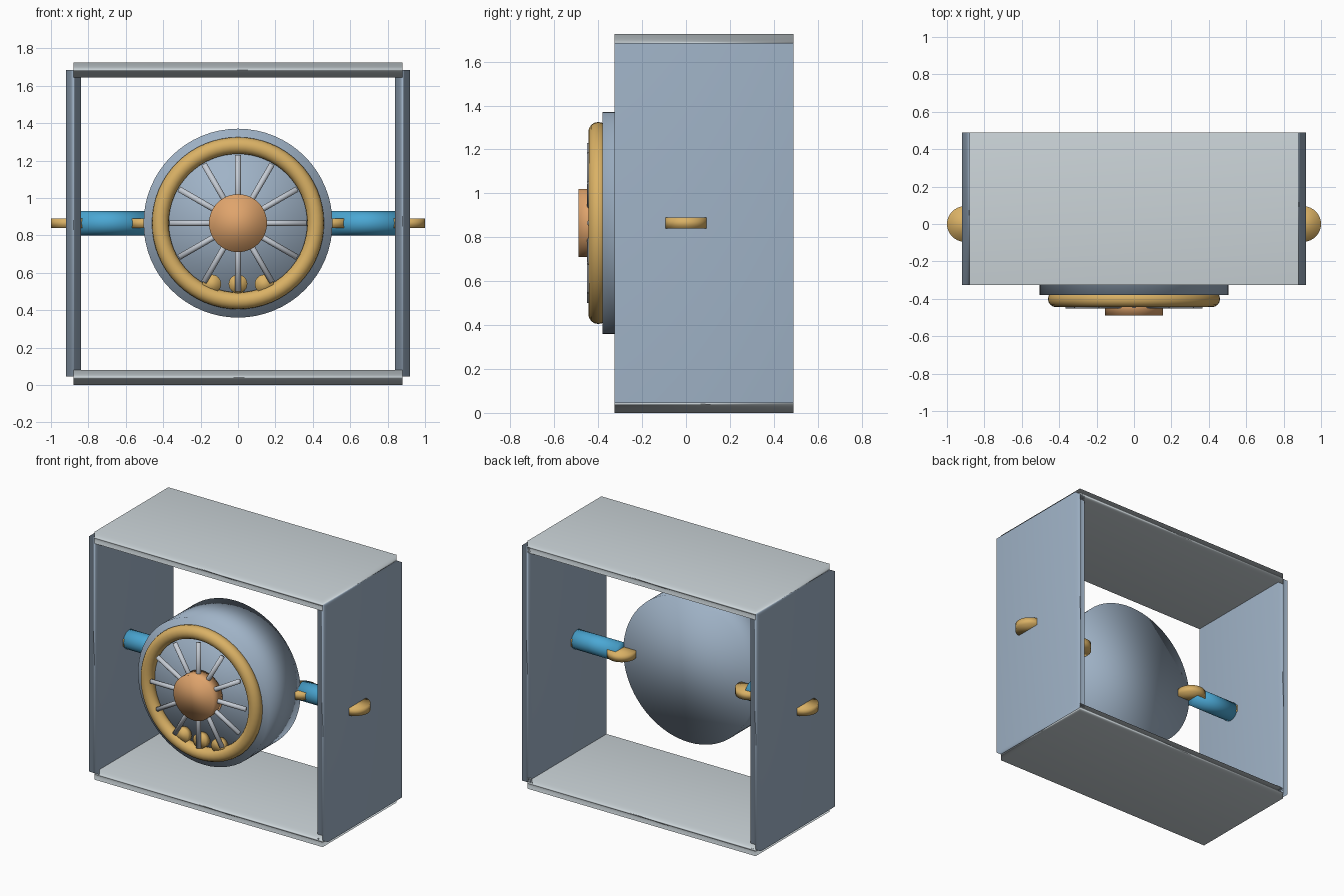
import bpy, math

cube = bpy.data.objects.get("Cube")
if cube:
    bpy.data.objects.remove(cube, do_unlink=True)


def material(name, rgb):
    m = bpy.data.materials.new(name)
    m.use_nodes = True
    m.diffuse_color = (*rgb, 1)
    m.node_tree.nodes["Principled BSDF"].inputs["Base Color"].default_value = (*rgb, 1)
    return m


STEEL = material("blue grey steel", (0.35, 0.45, 0.57))
PALE = material("pale grey", (0.60, 0.66, 0.69))
SILVER = material("silver", (0.56, 0.60, 0.66))
GOLD = material("gold", (0.70, 0.44, 0.13))
COPPER = material("copper", (0.74, 0.37, 0.15))
BLUE = material("sky blue", (0.07, 0.39, 0.66))

AXIS_Z = 0.865
ALONG_X = (0, math.pi / 2, 0)
ALONG_Y = (math.pi / 2, 0, 0)


def finish(name, mat):
    ob = bpy.context.object
    ob.name = name
    ob.data.materials.append(mat)
    # soft shading over every edge
    bpy.ops.object.shade_smooth()
    return ob


def box(name, mat, lo, hi):
    centre = [(a + b) / 2 for a, b in zip(lo, hi)]
    bpy.ops.mesh.primitive_cube_add(size=1, location=centre)
    bpy.context.object.scale = [b - a for a, b in zip(lo, hi)]
    return finish(name, mat)


def rod(name, mat, centre, radius, length, rotation=(0, 0, 0), sides=32):
    bpy.ops.mesh.primitive_cylinder_add(vertices=sides, radius=radius, depth=length,
                                        location=centre, rotation=rotation)
    return finish(name, mat)


# Square frame of four panels
FRONT, BACK = -0.325, 0.49
box("top_panel", PALE, (-0.88, FRONT, 1.645), (0.88, BACK, 1.725))
box("bottom_panel", PALE, (-0.88, FRONT, 0), (0.88, BACK, 0.08))

# Side panels, axle rods and pivot discs
for side, s in (("left", 1), ("right", -1)):
    box(side + "_panel", STEEL, (s * 0.88 - 0.04, FRONT, 0.045), (s * 0.88 + 0.04, BACK, 1.685))
    rod(side + "_axle", BLUE, (s * 0.69, 0, AXIS_Z), 0.065, 0.38, ALONG_X)
    rod(side + "_inner_pivot", GOLD, (s * 0.495, 0, AXIS_Z), 0.095, 0.05)
    rod(side + "_outer_pivot", GOLD, (s * 0.905, 0, AXIS_Z), 0.095, 0.05)

# Hanging drum
rod("drum", STEEL, (0, -0.205, AXIS_Z), 0.505, 0.35, ALONG_Y, 64)

# Wheel on the drum face
bpy.ops.mesh.primitive_torus_add(major_radius=0.415, minor_radius=0.045, major_segments=64,
                                 minor_segments=16, location=(0, -0.40, AXIS_Z),
                                 rotation=ALONG_Y)
finish("wheel_rim", GOLD)
rod("wheel_hub", COPPER, (0, -0.44, AXIS_Z), 0.155, 0.10, ALONG_Y, 48)

SPOKES, REACH = 12, 0.365
for i in range(SPOKES):
    a = 2 * math.pi * i / SPOKES
    mid = REACH / 2
    rod(f"spoke_{i + 1}", SILVER,
        (mid * math.sin(a), -0.435, AXIS_Z + mid * math.cos(a)),
        0.0155, REACH, (0, a, 0), 12)

# Small knobs low on the drum face
for i in range(3):
    rod(f"knob_{i + 1}", GOLD, ((i - 1) * 0.14, -0.40, 0.54), 0.05, 0.05, ALONG_Y, 24)
